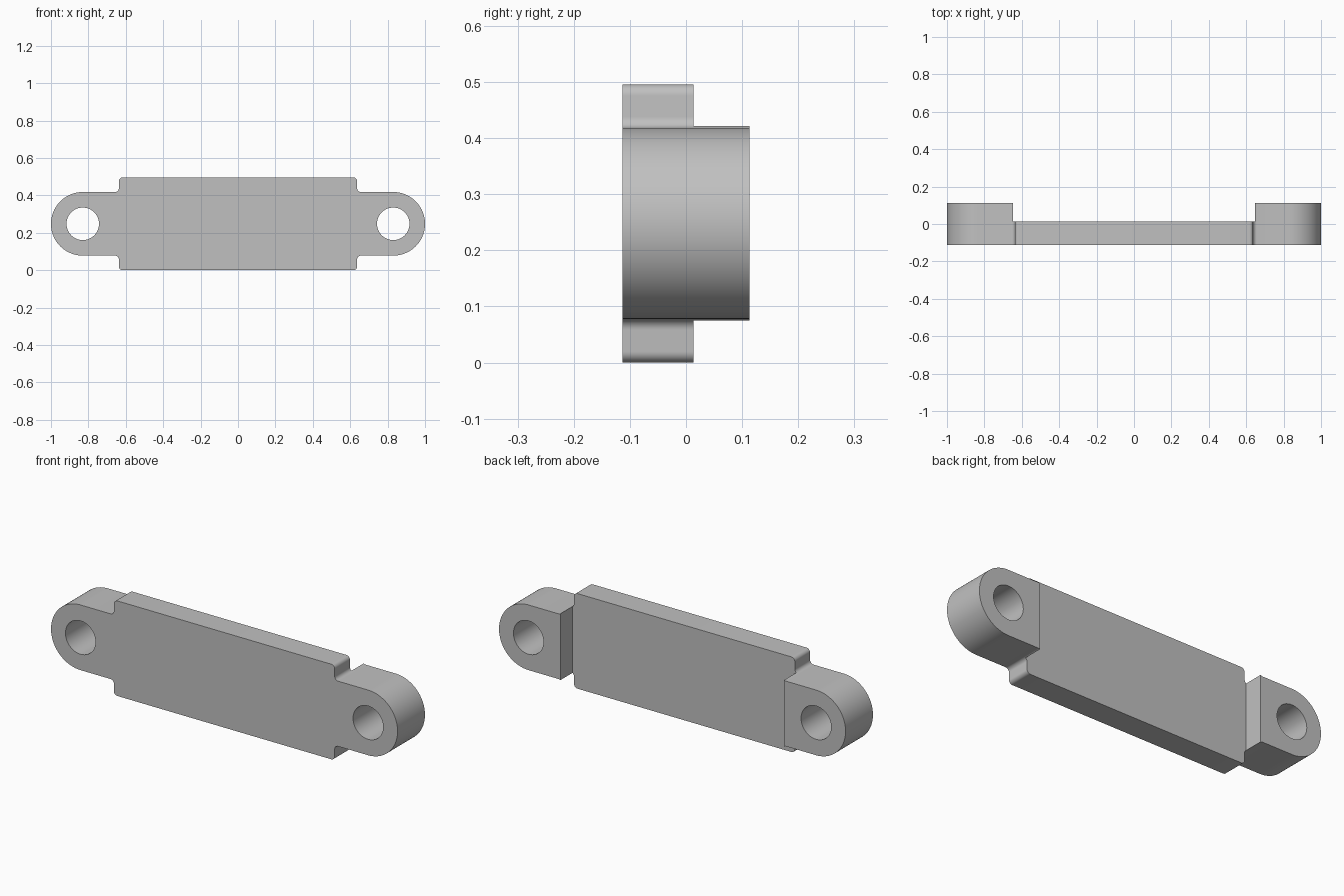
import bpy, bmesh
from math import sin, cos, radians

cube = bpy.data.objects.get("Cube")
if cube:
    bpy.data.objects.remove(cube)

FRONT, STEP, BACK = -0.113, 0.013, 0.113   # depth levels
MID_Z, HALF_Z = 0.248, 0.248               # plate height
LUG_X, LUG_R, HOLE_R = 0.83, 0.17, 0.087   # rounded ends and their holes
WALL_X, FILLET, POCKET_X = 0.637, 0.02, 0.646

grey = bpy.data.materials.new("plain grey")
grey.use_nodes = True
grey.diffuse_color = (0.53, 0.53, 0.53, 1)
grey.node_tree.nodes["Principled BSDF"].inputs["Base Color"].default_value = (0.53, 0.53, 0.53, 1)


def arc(cx, cz, r, start, end, steps):
    angles = [radians(start + (end - start) * i / steps) for i in range(steps + 1)]
    return [(cx + r * cos(a), cz + r * sin(a)) for a in angles]


def prism(name, points, y0, y1):
    """Extrude an x-z outline from y0 to y1."""
    bm = bmesh.new()
    face = bm.faces.new([bm.verts.new((x, y0, MID_Z + z)) for x, z in points])
    new = bmesh.ops.extrude_face_region(bm, geom=[face])["geom"]
    bmesh.ops.translate(bm, vec=(0, y1 - y0, 0),
                        verts=[v for v in new if isinstance(v, bmesh.types.BMVert)])
    bmesh.ops.recalc_face_normals(bm, faces=bm.faces)
    mesh = bpy.data.meshes.new(name)
    bm.to_mesh(mesh)
    bm.free()
    mesh.materials.append(grey)
    obj = bpy.data.objects.new(name, mesh)
    bpy.context.collection.objects.link(obj)
    return obj


# Outline: one quarter (rounded end, inner fillet, plate corner), then mirrored
quarter = (arc(LUG_X, 0, LUG_R, 0, 90, 24)
           + arc(WALL_X + FILLET, LUG_R + FILLET, FILLET, 270, 180, 8)
           + arc(WALL_X - FILLET, HALF_Z - FILLET, FILLET, 0, 90, 8))
upper = quarter + [(-x, z) for x, z in reversed(quarter)]
outline = upper + [(x, -z) for x, z in reversed(upper[1:-1])]
link = prism("link_plate", outline, FRONT, BACK)

# Cutters: rear pocket between the lugs, and the two pin holes
pocket = [(-POCKET_X, -0.4), (POCKET_X, -0.4), (POCKET_X, 0.4), (-POCKET_X, 0.4)]
cutters = [prism("pocket_cutter", pocket, STEP, 0.3)]
for side in (-1, 1):
    circle = arc(side * LUG_X, 0, HOLE_R, 0, 360, 48)[:-1]
    cutters.append(prism("hole_cutter", circle, -0.3, 0.3))

bpy.ops.object.select_all(action="DESELECT")
link.select_set(True)
bpy.context.view_layer.objects.active = link
for cutter in cutters:
    cutter.hide_render = True
    mod = link.modifiers.new("cut", "BOOLEAN")
    mod.operation, mod.solver, mod.object = "DIFFERENCE", "EXACT", cutter
    bpy.ops.object.modifier_apply(modifier=mod.name)
    bpy.data.objects.remove(cutter)

bpy.ops.object.shade_smooth_by_angle(angle=radians(30))
